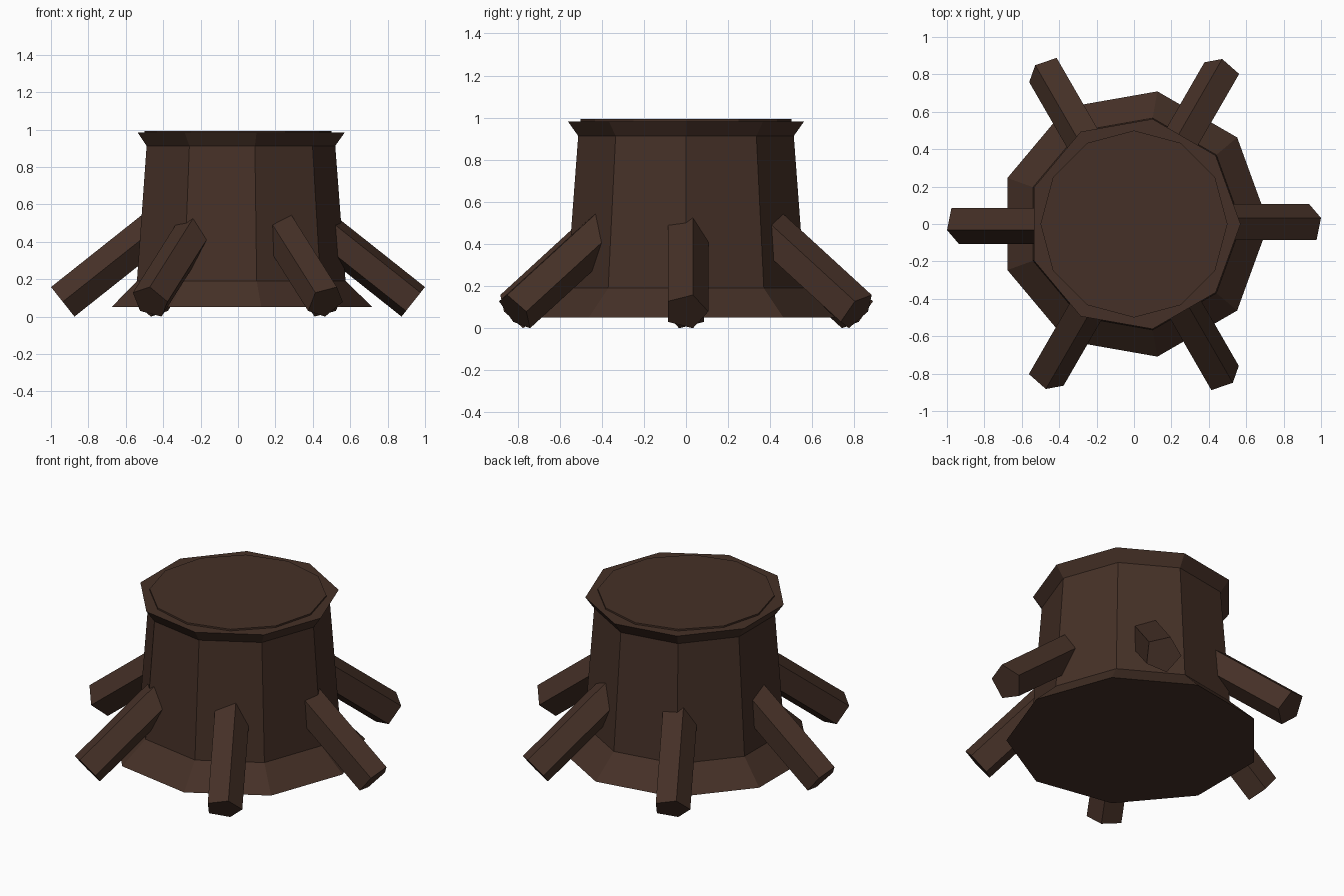
import bpy
import math
from mathutils import Matrix, Vector

if "Cube" in bpy.data.objects:
    bpy.data.objects.remove(bpy.data.objects["Cube"])


def material(name, color):
    m = bpy.data.materials.new(name)
    m.diffuse_color = (*color, 1.0)
    m.use_nodes = True
    m.node_tree.nodes["Principled BSDF"].inputs["Base Color"].default_value = m.diffuse_color
    return m


bark = material("dark brown bark", (0.06, 0.03, 0.02))


def frustum(name, sides, r_low, r_high, z_low, z_high):
    """Closed low-poly frustum with its first corner on +x."""
    verts = []
    for r, z in ((r_low, z_low), (r_high, z_high)):
        for i in range(sides):
            a = math.tau * i / sides
            verts.append((r * math.cos(a), r * math.sin(a), z))
    faces = [(i, (i + 1) % sides, sides + (i + 1) % sides, sides + i)
             for i in range(sides)]
    faces += [tuple(reversed(range(sides))), tuple(range(sides, 2 * sides))]
    mesh = bpy.data.meshes.new(name)
    mesh.from_pydata(verts, [], faces)
    mesh.materials.append(bark)
    obj = bpy.data.objects.new(name, mesh)
    bpy.context.collection.objects.link(obj)
    return obj


# Nine-sided trunk with flared foot and overhanging rim
frustum("base_flare", 9, 0.72, 0.575, 0.05, 0.19)
frustum("trunk", 9, 0.575, 0.52, 0.19, 0.913)
frustum("top_rim", 9, 0.52, 0.57, 0.913, 0.983)

# Twelve-sided sawn disc on top
frustum("cut_face", 12, 0.50, 0.50, 0.95, 0.993)

# Six five-sided roots sloping outwards, starting inside the trunk
TILT = 0.9            # angle from vertical
LENGTH = 0.68
ROOT_R = 0.106
END = Vector((0.937, 0.0, 0.079))
for i in range(6):
    root = frustum(f"root_{i + 1}", 5, ROOT_R, ROOT_R, 0, LENGTH)
    root.data.transform(
        Matrix.Rotation(i * math.pi / 3, 4, 'Z')       # around the trunk
        @ Matrix.Translation(END)                      # outer end position
        @ Matrix.Rotation(-TILT, 4, 'Y')               # lean towards the trunk
        @ Matrix.Rotation(math.pi / 2, 4, 'Z'))        # corner to the side
